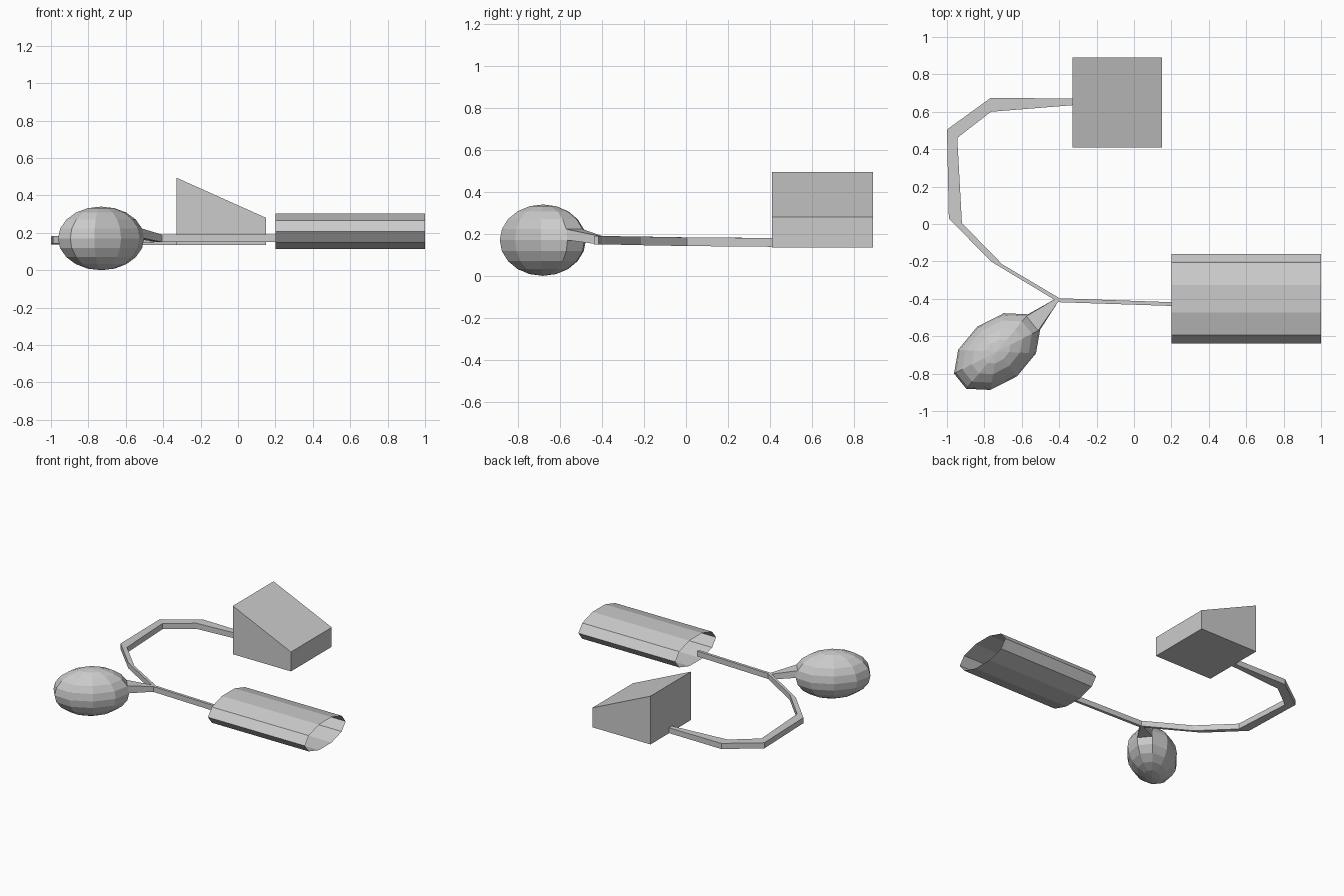
import bpy, bmesh
from math import sin, cos, pi, radians
from mathutils import Vector, Matrix

if "Cube" in bpy.data.objects:
    bpy.data.objects.remove(bpy.data.objects["Cube"])


def loft(name, rings, caps=True, matrix=None):
    """Skin a list of closed rings with flat faces."""
    bm = bmesh.new()
    rows = [[bm.verts.new(p) for p in ring] for ring in rings]
    n = len(rows[0])
    for a, b in zip(rows, rows[1:]):
        for i in range(n):
            j = (i + 1) % n
            bm.faces.new((a[i], a[j], b[j], b[i]))
    if caps:
        bm.faces.new(rows[0][::-1])
        bm.faces.new(rows[-1])
    bmesh.ops.remove_doubles(bm, verts=bm.verts, dist=0.0005)
    bmesh.ops.recalc_face_normals(bm, faces=bm.faces)
    if matrix:
        bm.transform(matrix)
    mesh = bpy.data.meshes.new(name)
    bm.to_mesh(mesh)
    bm.free()
    obj = bpy.data.objects.new(name, mesh)
    bpy.context.collection.objects.link(obj)
    return obj


def section(left, right, z0, z1):
    """Upright rectangular hose section between two plan points."""
    return [(*left, z0), (*right, z0), (*right, z1), (*left, z1)]


# Wedge-shaped monitor: side profile run along y
profile = [(-0.33, 0.135), (0.15, 0.135), (0.15, 0.28), (-0.33, 0.495)]
loft("monitor", [[(x, y, z) for x, z in profile] for y in (0.41, 0.89)])

# Open ten-sided oval cuff
loft("arm_cuff", [[(x, -0.40 + 0.24 * cos(i * pi / 5), 0.208 + 0.10 * sin(i * pi / 5))
                   for i in range(10)] for x in (0.2, 1.0)], caps=False)

# Squeeze bulb: stretched ten-sided sphere turned toward the hose
turn = Matrix.Translation((-0.732, -0.682, 0.17)) @ Matrix.Rotation(radians(38.7), 4, 'Z')
LONG, RAD = 0.266, 0.17


def bulb_point(lat, lon):
    return (LONG * cos(lat) * cos(lon), RAD * cos(lat) * sin(lon), RAD * sin(lat))


bulb_rings = [[bulb_point((k - 5) * pi / 10, (i + 0.5) * pi / 5) for i in range(10)]
              for k in range(11)]
# caps are not needed because the end rings merge into poles
loft("squeeze_bulb", bulb_rings, caps=False, matrix=turn)

# Tapered neck drawn out of one bulb face to the hose junction
base = [turn @ Vector(bulb_point(lat, lon)) for lat, lon in
        ((0, pi / 10), (0, -pi / 10), (pi / 10, -pi / 10), (pi / 10, pi / 10))]
loft("bulb_neck", [base, section((-0.42, -0.40), (-0.405, -0.415), 0.15, 0.19)])

# Flat-sided hose from the monitor round to the junction and on to the cuff
hose = [
    ((-0.33, 0.67), (-0.33, 0.635), 0.135, 0.175),
    ((-0.765, 0.675), (-0.765, 0.60), 0.135, 0.177),
    ((-1.0, 0.505), (-0.945, 0.46), 0.138, 0.18),
    ((-0.99, 0.03), (-0.92, 0.005), 0.142, 0.183),
    ((-0.765, -0.20), (-0.705, -0.215), 0.146, 0.187),
    ((-0.425, -0.405), (-0.405, -0.393), 0.15, 0.19),
    ((-0.405, -0.418), (-0.40, -0.397), 0.15, 0.19),
    ((0.2, -0.438), (0.2, -0.418), 0.15, 0.19),
]
loft("hose", [section(*h) for h in hose])
